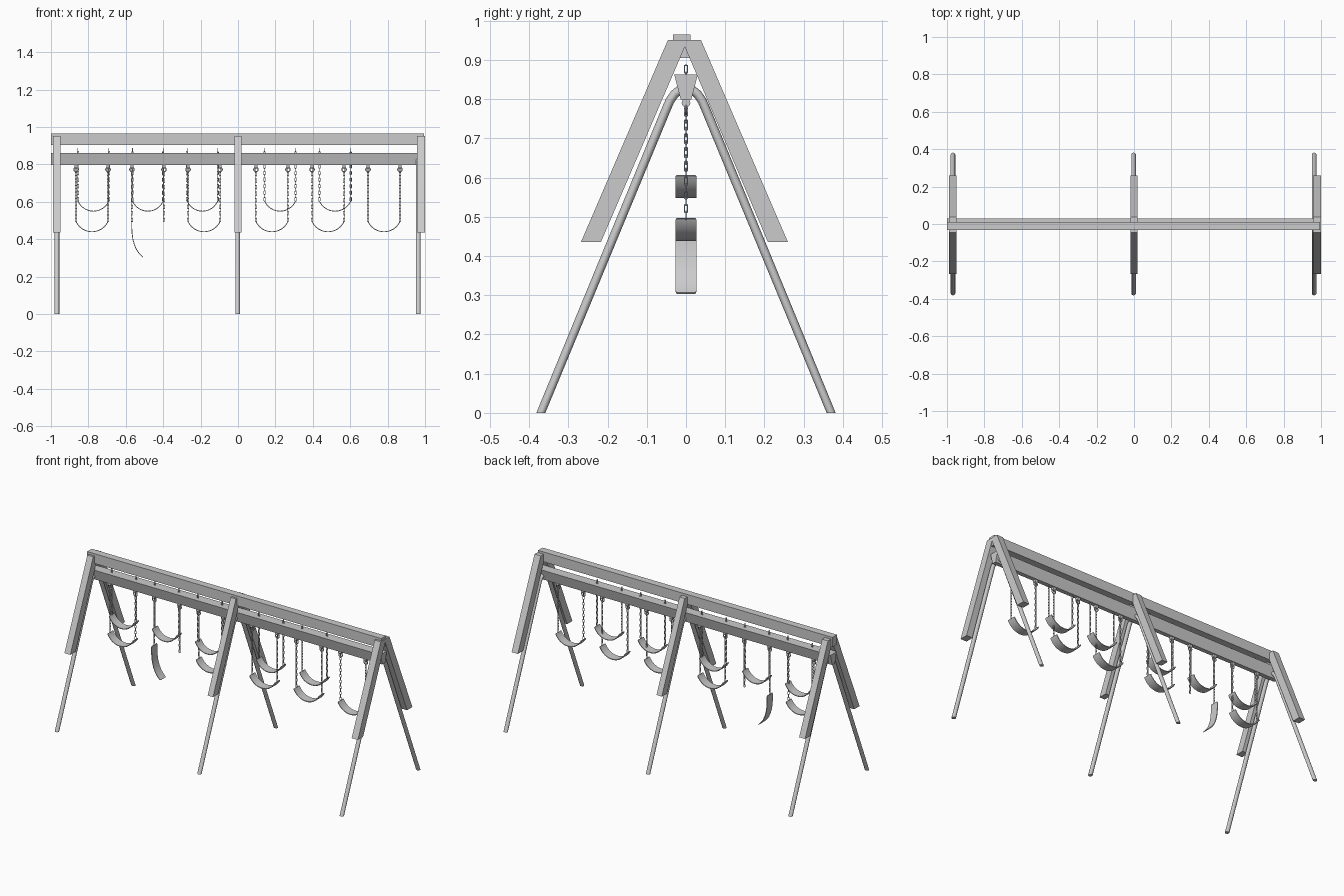
import bpy, bmesh, math
from mathutils import Vector

if "Cube" in bpy.data.objects:
    bpy.data.objects.remove(bpy.data.objects["Cube"])


def finish(name, bm, smooth=False):
    bmesh.ops.recalc_face_normals(bm, faces=bm.faces)
    me = bpy.data.meshes.new(name)
    bm.to_mesh(me)
    bm.free()
    if smooth:
        me.shade_smooth()
        me.set_sharp_from_angle(angle=math.radians(40))
    return place(name, me)


def place(name, me, loc=(0, 0, 0)):
    ob = bpy.data.objects.new(name, me)
    ob.location = loc
    bpy.context.collection.objects.link(ob)
    return ob


def extrude_x(name, profile, x0, x1):
    """Extrude a (y, z) outline from x0 to x1."""
    bm = bmesh.new()
    f = bm.faces.new([bm.verts.new((x0, y, z)) for y, z in profile])
    r = bmesh.ops.extrude_face_region(bm, geom=[f])
    vs = [v for v in r['geom'] if isinstance(v, bmesh.types.BMVert)]
    bmesh.ops.translate(bm, verts=vs, vec=(x1 - x0, 0, 0))
    return finish(name, bm)


def loft(bm, rings, closed=False):
    """Skin a list of point rings."""
    rows = [[bm.verts.new(p) for p in r] for r in rings]
    n = len(rows[0])
    pairs = list(zip(rows, rows[1:])) + ([(rows[-1], rows[0])] if closed else [])
    for a, b in pairs:
        for i in range(n):
            j = (i + 1) % n
            bm.faces.new((a[i], a[j], b[j], b[i]))
    if not closed:
        bm.faces.new(rows[0])
        bm.faces.new(rows[-1])


def ring_rings(w, h, r, straight, seg, sides, turned):
    """Rings for an oval link standing in the xz plane (or yz if turned)."""
    out = []
    for i in range(seg):
        t = 2 * math.pi * (i + 0.5) / seg
        c, s = math.cos(t), math.sin(t)
        off = math.copysign(straight, s)
        row = []
        for k in range(sides):
            a = 2 * math.pi * k / sides
            u, v, d = (w + r * math.cos(a)) * c, (h + r * math.cos(a)) * s + off, r * math.sin(a)
            row.append(Vector((d, u, v) if turned else (u, d, v)))
        out.append(row)
    return out


# Top beam and tapered swing beam
extrude_x("top_beam", [(-.033, .905), (.011, .905), (.011, .965), (-.033, .965)], -1, .995)
extrude_x("swing_beam", [(-.013, .797), (.013, .797), (.03, .862), (-.03, .862)], -1, .988)

# Three A-frames: square timber upper legs over bent tube lower legs
timber = [(-.268, .435), (-.217, .435), (-.003, .933), (.209, .435),
          (.26, .435), (.038, .951), (-.046, .951)]
half = [(-.37, 0), (-.05, .775), (-.041, .796), (-.029, .813), (-.015, .824)]
path = [Vector(p) for p in half + [(0, .828)] + [(-y, z) for y, z in reversed(half)]]
for label, xw, xt, w in (("left", -.969, -.968, .02), ("middle", 0, -.002, .018), ("right", .979, .963, .021)):
    extrude_x(label + "_timber_legs", timber, xw - w, xw + w)
    rings = []
    for i, p in enumerate(path):
        if i in (0, len(path) - 1):
            n = Vector((1 if i == 0 else -1, 0))      # flat cut at the ground
            n = -n if i else n
            n = Vector((-1, 0)) if i == 0 else Vector((1, 0))
        else:
            t = (path[i + 1] - path[i - 1]).normalized()
            n = Vector((-t.y, t.x))
        r = .0115
        rings.append([Vector((xt + .0125 * math.cos(a), p.x + n.x * r * math.sin(a), p.y + n.y * r * math.sin(a)))
                      for a in (2 * math.pi * k / 12 for k in range(12))])
    bm = bmesh.new()
    loft(bm, rings)
    finish(label + "_tube_legs", bm, True)


# Shared chain mesh, hanging down from its origin
LINKS, LENGTH = 16, .28
bm = bmesh.new()
for i in range(LINKS):
    z = -(i + .5) * LENGTH / LINKS
    rings = ring_rings(.004, .004, .0018, .0065, 12, 6, i % 2 == 0)
    loft(bm, [[p + Vector((0, 0, z)) for p in r] for r in rings], True)
first = finish("chain", bm, True)
chain = first.data
bpy.data.objects.remove(first)

# Shared hanger: bearing barrel and ring
bm = bmesh.new()
loft(bm, [[Vector((x, .011 * math.cos(a), .79 + .011 * math.sin(a)))
           for a in (math.pi * k / 8 for k in range(16))] for x in (-.009, .009)])
loft(bm, [[p + Vector((0, 0, .773)) for p in r] for r in ring_rings(.012, .012, .003, 0, 20, 8, False)], True)
first = finish("hanger", bm, True)
hanger = first.data
bpy.data.objects.remove(first)


def seat(name, pts):
    """Flexible strap following (x, z) points, thin box section."""
    pts = [Vector(p) for p in pts]
    rings = []
    for i, p in enumerate(pts):
        t = (pts[min(i + 1, len(pts) - 1)] - pts[max(i - 1, 0)]).normalized()
        n = Vector((-t.y, t.x)) * .0022
        w = .024 if i in (0, len(pts) - 1) else .027
        rings.append([(p.x + s * n.x, y, p.y + s * n.y) for s, y in ((1, -w), (1, w), (-1, w), (-1, -w))])
    bm = bmesh.new()
    loft(bm, rings)
    finish(name, bm, True)


def sling(name, x0, x1, z, sag=.055):
    c = (x1 - x0) / 2
    R = (c * c + sag * sag) / (2 * sag)
    A = math.asin(c / R)
    ts = [-1, -.96] + [k / 8 for k in range(-7, 8)] + [.96, 1]
    seat(name, [((x0 + x1) / 2 + R * math.sin(A * t), z - sag + R - R * math.cos(A * t)) for t in ts])


# Lower row of swings; the second one hangs from one chain only
lower = [(-.866, -.695), (-.567, -.396), (-.267, -.096), (.096, .267), (.396, .567), (.695, .866)]
for i, (a, b) in enumerate(lower):
    for x in (a, b):
        place("swing_hanger", hanger, (x, 0, 0))
        place("swing_chain", chain, (x, 0, .775))
    if i != 1:
        sling("swing_seat", a, b, .495)
seat("loose_seat", [(-.567, .497), (-.568, .488), (-.568, .46), (-.566, .43), (-.562, .40),
                    (-.554, .371), (-.543, .345), (-.529, .325), (-.515, .311), (-.508, .305)])

# Upper row of swings, chains passing through the beam
for a, b in [(-.856, -.69), (-.564, -.4), (-.272, -.108), (.142, .308), (.435, .603)]:
    for x in (a, b):
        place("raised_chain", chain, (x, 0, .885))
    sling("raised_seat", a, b, .605)
